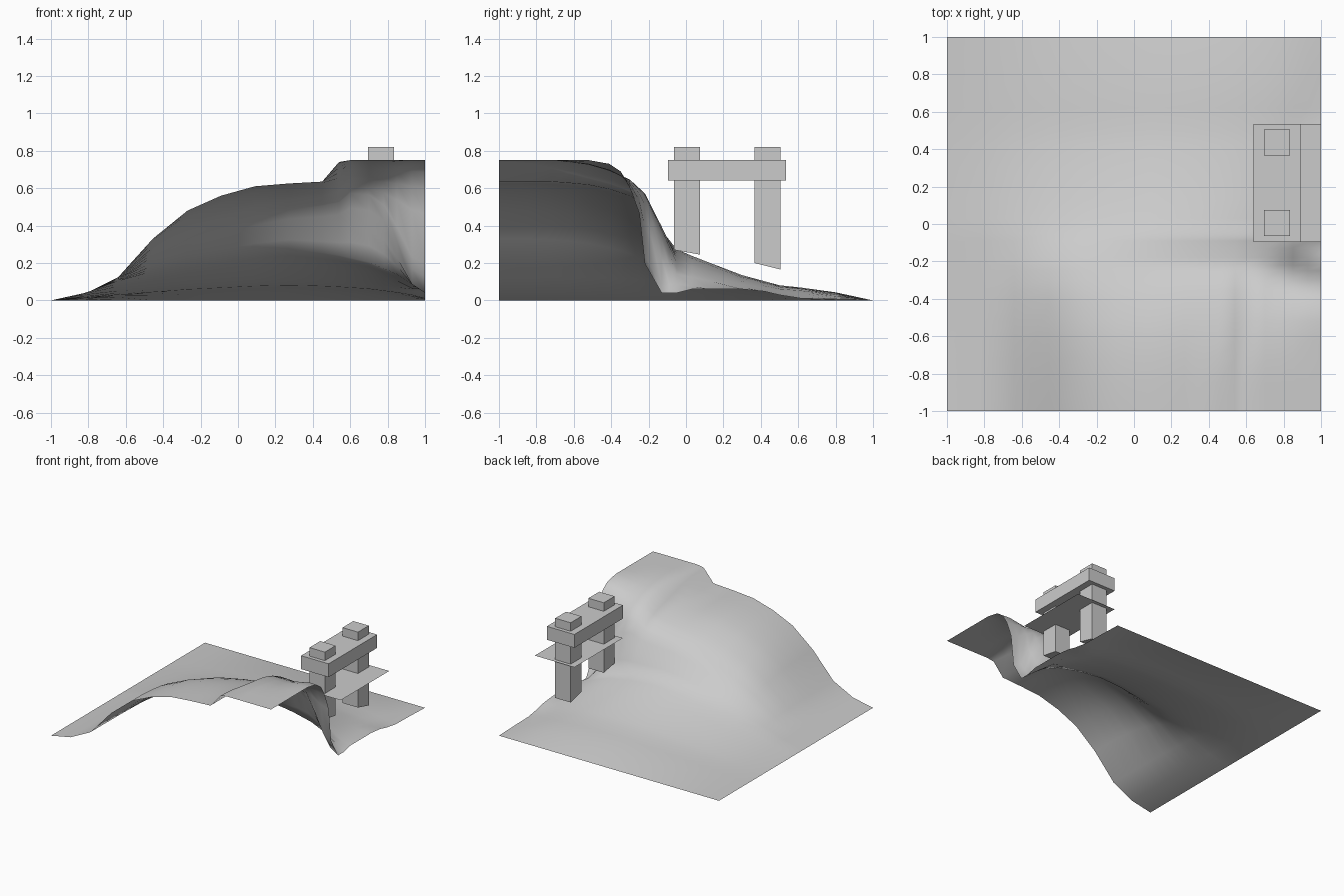
import bpy, bmesh

if "Cube" in bpy.data.objects:
    bpy.data.objects.remove(bpy.data.objects["Cube"])


def lerp_table(table, v):
    """Piecewise linear lookup in a list of (position, value)."""
    for (a, p), (b, q) in zip(table, table[1:]):
        if v <= b:
            return p + (q - p) * max(0, (v - a)) / (b - a)
    return table[-1][1]


def make_object(name, bm):
    mesh = bpy.data.meshes.new(name)
    bm.to_mesh(mesh)
    bm.free()
    ob = bpy.data.objects.new(name, mesh)
    bpy.context.collection.objects.link(ob)
    return ob


# Hillside: plateau profile along x, foot of the cliff, and gentle run-out
plateau = [(-1, 0), (-.82, .035), (-.64, .125), (-.455, .33), (-.27, .48), (-.09, .56),
           (.09, .61), (.27, .625), (.45, .635), (.54, .74), (.6, .75), (1, .75)]
foot = [(-1, 0), (-.82, .04), (-.64, .1), (-.27, .195), (.09, .255), (.27, .27),
        (.5, .25), (.7, .205), (.85, .14), (1, .04)]
runout = [(-.05, 1), (.13, .74), (.3, .5), (.5, .3), (.65, .24), (.8, .16), (1, 0)]
# Fall of the slope along y: gentle on the left, a cliff at the right edge
gentle = [(-.85, 1), (-.65, .95), (-.5, .85), (-.35, .66), (-.22, .41), (-.12, .18), (-.03, 0)]
middle = [(-.7, 1), (-.5, .95), (-.4, .89), (-.3, .8), (-.22, .66), (-.13, .32), (-.05, 0)]
steep = [(-.52, 1), (-.41, .97), (-.35, .91), (-.3, .79), (-.25, .6), (-.22, .22), (-.13, 0)]


def height(x, y):
    top = lerp_table(plateau, x)
    if .5 < x < .6:                       # the step softens away from the front
        top -= .07 * min(1, max(0, (y + .9) / .4))
    g, m, s = (lerp_table(t, y) for t in (gentle, middle, steep))
    fall = lerp_table([(-.2, g), (.4, m), (.75, m), (.93, s), (1, s)], x)
    low = lerp_table(foot, x) * lerp_table(runout, y)
    if x > .9 and 0 < y < .6:             # low lip on the right edge
        low = max(low, .06 * min(1, (.62 - y) / .25))
    return low + (top - low) * fall


xs = [-1, -.82, -.64, -.455, -.27, -.09, .09, .27, .45, .54, .6, .7, .78, .85, .93, 1]
ys = [-1, -.85, -.72, -.62, -.52, -.41, -.35, -.3, -.25, -.22, -.18, -.13, -.09, -.05,
      .03, .13, .3, .42, .5, .62, .8, 1]
bm = bmesh.new()
rows = [[bm.verts.new((x, y, height(x, y))) for x in xs] for y in ys]
for r0, r1 in zip(rows, rows[1:]):
    for i in range(len(xs) - 1):
        f = bm.faces.new((r0[i], r0[i + 1], r1[i + 1], r1[i]))
        f.smooth = True
make_object("hillside", bm)


# Timber frame: box whose underside may slope along y
def block(name, x0, x1, y0, y1, base_front, base_back, top):
    bm = bmesh.new()
    bmesh.ops.create_cube(bm, size=1)
    for v in bm.verts:
        front = v.co.y < 0
        low = base_front if front else base_back
        v.co = (x0 if v.co.x < 0 else x1, y0 if front else y1, low if v.co.z < 0 else top)
    return make_object(name, bm)


block("front_post", .695, .835, -.065, .075, .27, .245, .82)
block("back_post", .695, .835, .365, .505, .20, .165, .82)
block("cross_beam", .64, .89, -.095, .535, .64, .64, .75)

# Thin deck passing between the posts
bm = bmesh.new()
bm.faces.new([bm.verts.new((x, y, .48))
              for x, y in ((.64, -.095), (1, -.095), (1, .535), (.64, .535))])
make_object("deck", bm)
